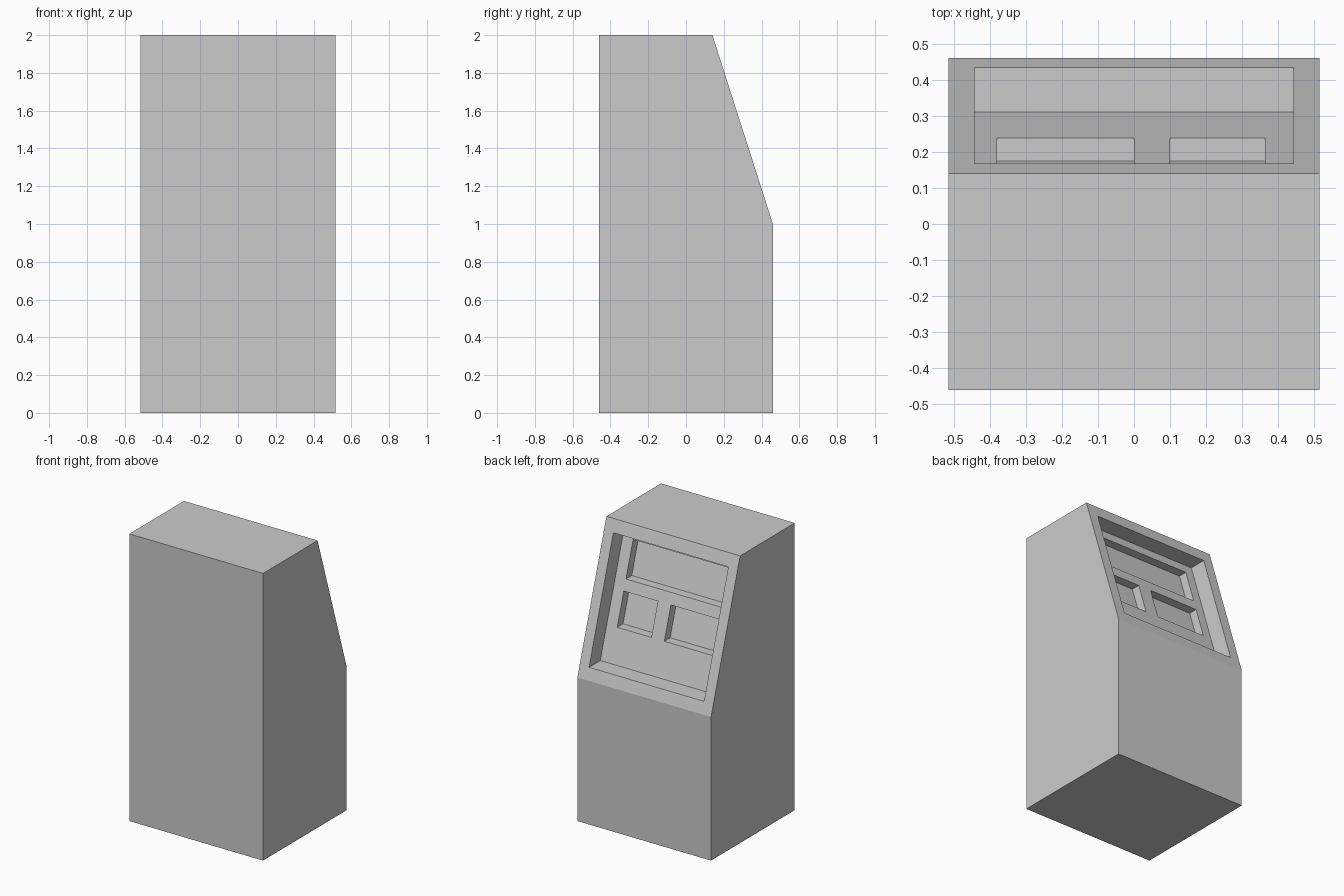
import bpy, bmesh

if "Cube" in bpy.data.objects:
    bpy.data.objects.remove(bpy.data.objects["Cube"])

W, D, H = 0.515, 0.46, 2.0     # half width, half depth, height
SLOPE_Z, TOP_Y = 1.0, 0.14     # where the sloped face starts, and its top edge


def slope_y(z):
    """Depth of the sloped face at height z."""
    return D - (D - TOP_Y) * (z - SLOPE_Z) / (H - SLOPE_Z)


def prism(name, profile, x0, x1):
    """Extrude a (y, z) profile from x0 to x1."""
    bm = bmesh.new()
    face = bm.faces.new([bm.verts.new((x0, y, z)) for y, z in profile])
    ext = bmesh.ops.extrude_face_region(bm, geom=[face])
    moved = [g for g in ext["geom"] if isinstance(g, bmesh.types.BMVert)]
    bmesh.ops.translate(bm, vec=(x1 - x0, 0, 0), verts=moved)
    bmesh.ops.recalc_face_normals(bm, faces=bm.faces)
    mesh = bpy.data.meshes.new(name)
    bm.to_mesh(mesh)
    bm.free()
    obj = bpy.data.objects.new(name, mesh)
    bpy.context.collection.objects.link(obj)
    return obj


def recess(body, name, x0, x1, z0, z1, depth, proud):
    """Cut a pocket straight back in y, with its floor parallel to the slope."""
    a, b = slope_y(z0), slope_y(z1)
    profile = [(a + proud, z0), (b + proud, z1), (b - depth, z1), (a - depth, z0)]
    cutter = prism(name, profile, x0, x1)
    cutter.hide_render = True
    mod = body.modifiers.new(name, "BOOLEAN")
    mod.operation = "DIFFERENCE"
    mod.solver = "EXACT"
    mod.object = cutter
    bpy.context.view_layer.objects.active = body
    bpy.ops.object.modifier_apply(modifier=mod.name)
    bpy.data.objects.remove(cutter)


# Cabinet with sloped upper back
cabinet = prism("kiosk_cabinet",
                [(-D, 0), (D, 0), (D, SLOPE_Z), (TOP_Y, H), (-D, H)], -W, W)

# Large panel recess, then the screen and two small pockets in its floor
PANEL, POCKET = 0.124, 0.188
recess(cabinet, "panel_recess", -0.443, 0.443, 1.08, 1.915, PANEL, 0.1)
for name, x0, x1, z0, z1 in [
    ("screen_recess", -0.38, 0.363, 1.605, 1.85),
    ("wide_pocket", -0.38, 0.0, 1.305, 1.53),
    ("narrow_pocket", 0.1, 0.363, 1.305, 1.53),
]:
    recess(cabinet, name, x0, x1, z0, z1, POCKET, -0.06)
